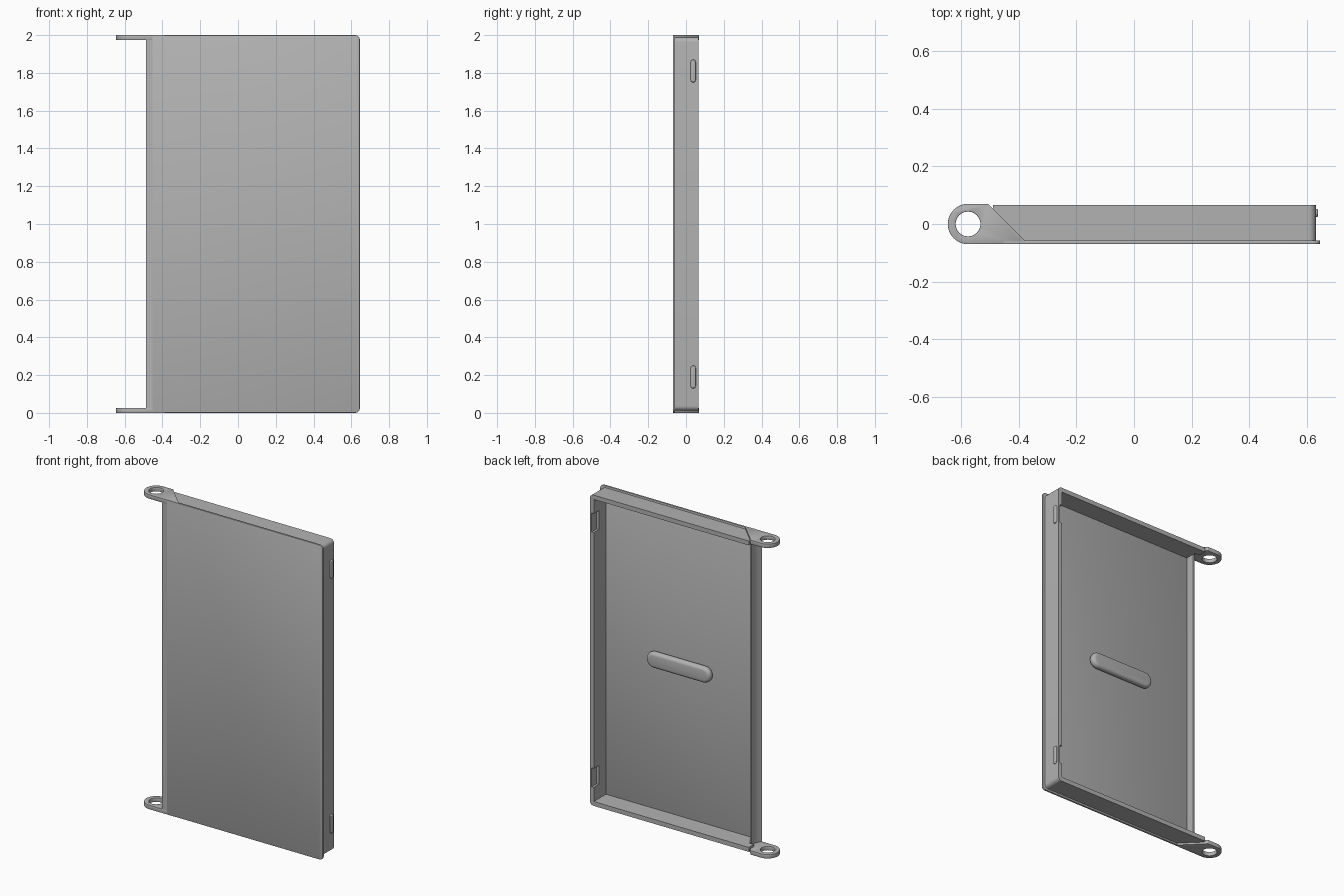
import bpy, bmesh
from math import cos, sin, pi, radians
from mathutils import Vector

cube = bpy.data.objects.get("Cube")
if cube:
    bpy.data.objects.remove(cube)

grey = bpy.data.materials.new("mid grey")
grey.use_nodes = True
GREY = (0.45, 0.45, 0.45, 1)
grey.diffuse_color = GREY
grey.node_tree.nodes["Principled BSDF"].inputs["Base Color"].default_value = GREY


def arc(cx, cy, r, a0, a1, n=6):
    """Points along an arc, angles in degrees."""
    step = (a1 - a0) / n
    return [(cx + r * cos(radians(a0 + i * step)), cy + r * sin(radians(a0 + i * step)))
            for i in range(n + 1)]


def prism(name, loops, axis, lo, hi, bevel=0, segments=3):
    """Extrude an outline (plus hole loops) from lo to hi along an axis."""
    place = {"x": lambda a, b: (lo, a, b),
             "y": lambda a, b: (a, lo, b),
             "z": lambda a, b: (a, b, lo)}[axis]
    bm = bmesh.new()
    edges = []
    for loop in loops:
        verts = [bm.verts.new(place(*p)) for p in loop]
        edges += [bm.edges.new((v, verts[i - 1])) for i, v in enumerate(verts)]
    bmesh.ops.triangle_fill(bm, edges=edges, use_beauty=True)
    out = bmesh.ops.extrude_face_region(bm, geom=bm.faces[:])
    shift = Vector([hi - lo if c == axis else 0 for c in "xyz"])
    bmesh.ops.translate(bm, vec=shift,
                        verts=[g for g in out["geom"] if isinstance(g, bmesh.types.BMVert)])
    bmesh.ops.recalc_face_normals(bm, faces=bm.faces[:])
    bmesh.ops.dissolve_limit(bm, angle_limit=radians(1), verts=bm.verts[:], edges=bm.edges[:])
    mesh = bpy.data.meshes.new(name)
    bm.to_mesh(mesh)
    bm.free()
    mesh.materials.append(grey)
    obj = bpy.data.objects.new(name, mesh)
    bpy.context.collection.objects.link(obj)
    bpy.ops.object.select_all(action="DESELECT")
    obj.select_set(True)
    bpy.context.view_layer.objects.active = obj
    if bevel:
        mod = obj.modifiers.new("soft edges", "BEVEL")
        mod.width, mod.segments = bevel, segments
        mod.limit_method, mod.angle_limit = "ANGLE", radians(40)
        bpy.ops.object.modifier_apply(modifier=mod.name)
    bpy.ops.object.shade_smooth_by_angle(angle=radians(30))
    return obj


def open_outline(left, right, bottom, top, r):
    """Rectangle with only its +x corners rounded, bottom left to top left."""
    return ([(left, bottom)] + arc(right - r, bottom + r, r, -90, 0)
            + arc(right - r, top - r, r, 0, 90) + [(left, top)])


def capsule(cx, cy, length, width):
    """Upright stadium outline."""
    r, h = width / 2, (length - width) / 2
    return arc(cx, cy + h, r, 0, 180, 12) + arc(cx, cy - h, r, 180, 360, 12)


CLIPS = (0.19, 1.81)   # clip heights
PIN = -0.575           # hinge axis

# Front panel
prism("front_panel", [open_outline(-0.455, 0.645, 0, 2, 0.025)],
      "y", -0.07, -0.057, 0.003, 2)

# Three-sided rim, with shallow clip recesses in its rear layer
WALL_L, IN_X, IN_B, IN_T = -0.488, 0.603, 0.04, 1.96
outer = open_outline(WALL_L, 0.63, 0.012, 1.988, 0.025)
recesses = []
for z in reversed(CLIPS):
    recesses += [(IN_X, z + 0.06), (0.618, z + 0.06), (0.618, z - 0.06), (IN_X, z - 0.06)]
front_outer = [(max(x, -0.455), z) for x, z in outer]
prism("rim_front", [front_outer + [(-0.455, IN_T), (IN_X, IN_T), (IN_X, IN_B), (-0.455, IN_B)]],
      "y", -0.058, 0.015)
prism("rim_rear", [outer + [(WALL_L, IN_T), (IN_X, IN_T)] + recesses
                   + [(IN_X, IN_B), (WALL_L, IN_B)]], "y", 0.015, 0.065)

# Hinge side rib, hollowed around the hinge axis
prism("hinge_rib", [[(-0.45, -0.07), (-0.45, 0)] + arc(PIN, 0, 0.113, 0, -38, 5)],
      "z", 0.001, 1.999)

# Hinge ears with pin holes
ear = (arc(PIN, 0, 0.07, 90, 270, 24)
       + [(-0.39, -0.07), (-0.378, -0.057), (-0.505, 0.07)])
hole = arc(PIN, 0, 0.043, 0, 360, 32)[:-1]
for name, lo in (("lower_hinge_ear", 0), ("upper_hinge_ear", 1.974)):
    prism(name, [ear, hole], "z", lo, lo + 0.026, 0.004, 2)

# Snap clips on the outside of the rim
for name, z in zip(("lower_clip", "upper_clip"), CLIPS):
    prism(name, [capsule(0.038, z, 0.12, 0.028)], "x", 0.62, 0.638, 0.006)

# Grip bar on the inside of the panel
grip = [(0.07 + b, 1 + a) for a, b in capsule(0, 0, 0.45, 0.1)]
prism("grip_bar", [grip], "y", -0.06, -0.015, 0.02, 4)
